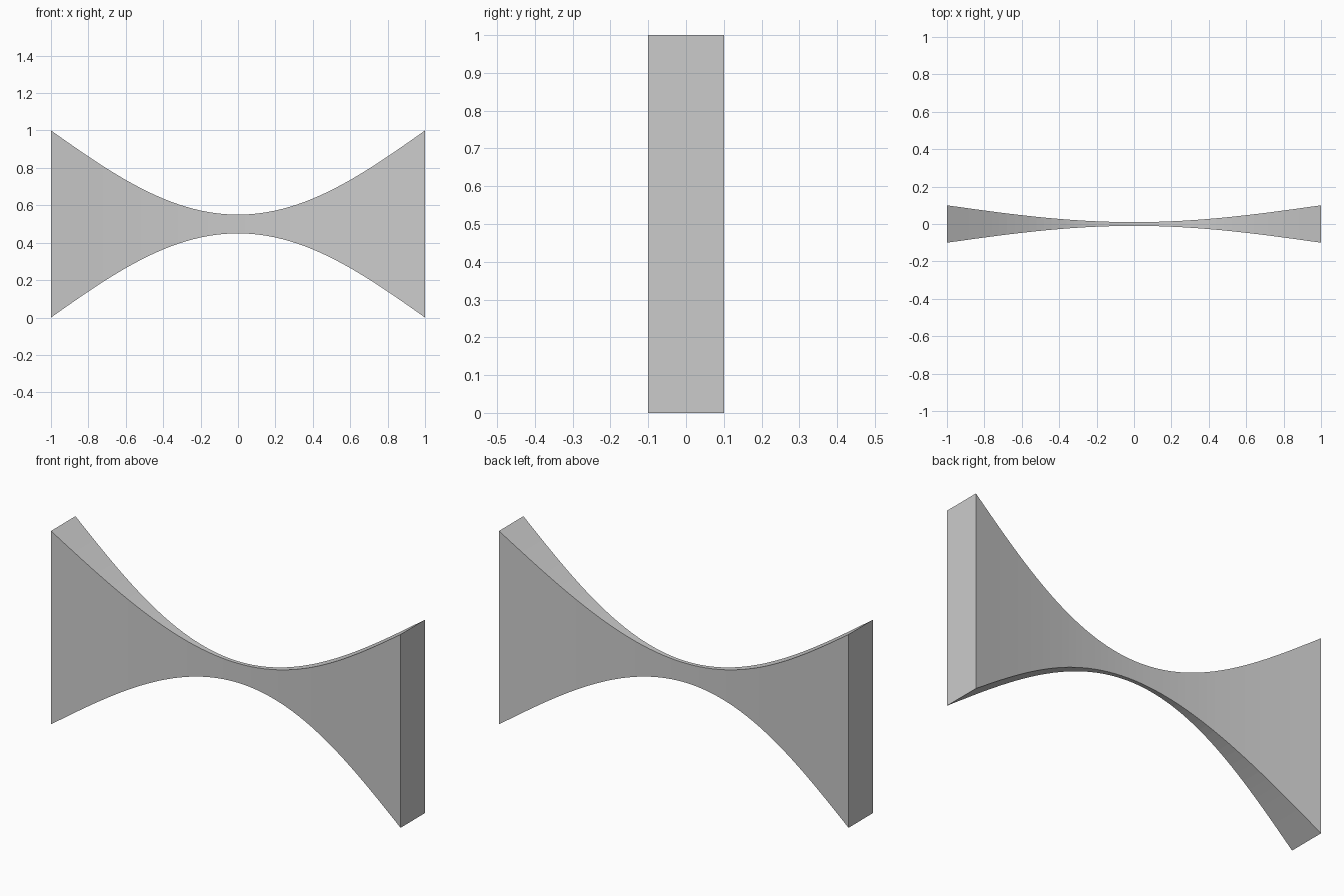
import bpy, bmesh, math

if "Cube" in bpy.data.objects:
    bpy.data.objects.remove(bpy.data.objects["Cube"])

SEGMENTS = 50


def waist_scale(x):
    """Section scale along the bar: full at the ends, a tenth in the middle."""
    return 1 - 0.9 * math.cos(math.pi * x / 2)


# Pinched bar: rectangular sections lofted along x
bm = bmesh.new()
rings = []
for i in range(SEGMENTS + 1):
    x = -1 + 2 * i / SEGMENTS
    s = waist_scale(x)
    rings.append([bm.verts.new((x, 0.1 * s * sy, 0.5 + 0.5 * s * sz))
                  for sy, sz in ((-1, -1), (1, -1), (1, 1), (-1, 1))])

# Side faces between neighbouring sections
for a, b in zip(rings, rings[1:]):
    for j in range(4):
        k = (j + 1) % 4
        bm.faces.new((a[j], a[k], b[k], b[j]))

# End caps
bm.faces.new(rings[0])
bm.faces.new(rings[-1])
bmesh.ops.recalc_face_normals(bm, faces=bm.faces)

mesh = bpy.data.meshes.new("pinched_bar")
bm.to_mesh(mesh)
bm.free()
bar = bpy.data.objects.new("pinched_bar", mesh)
bpy.context.collection.objects.link(bar)
